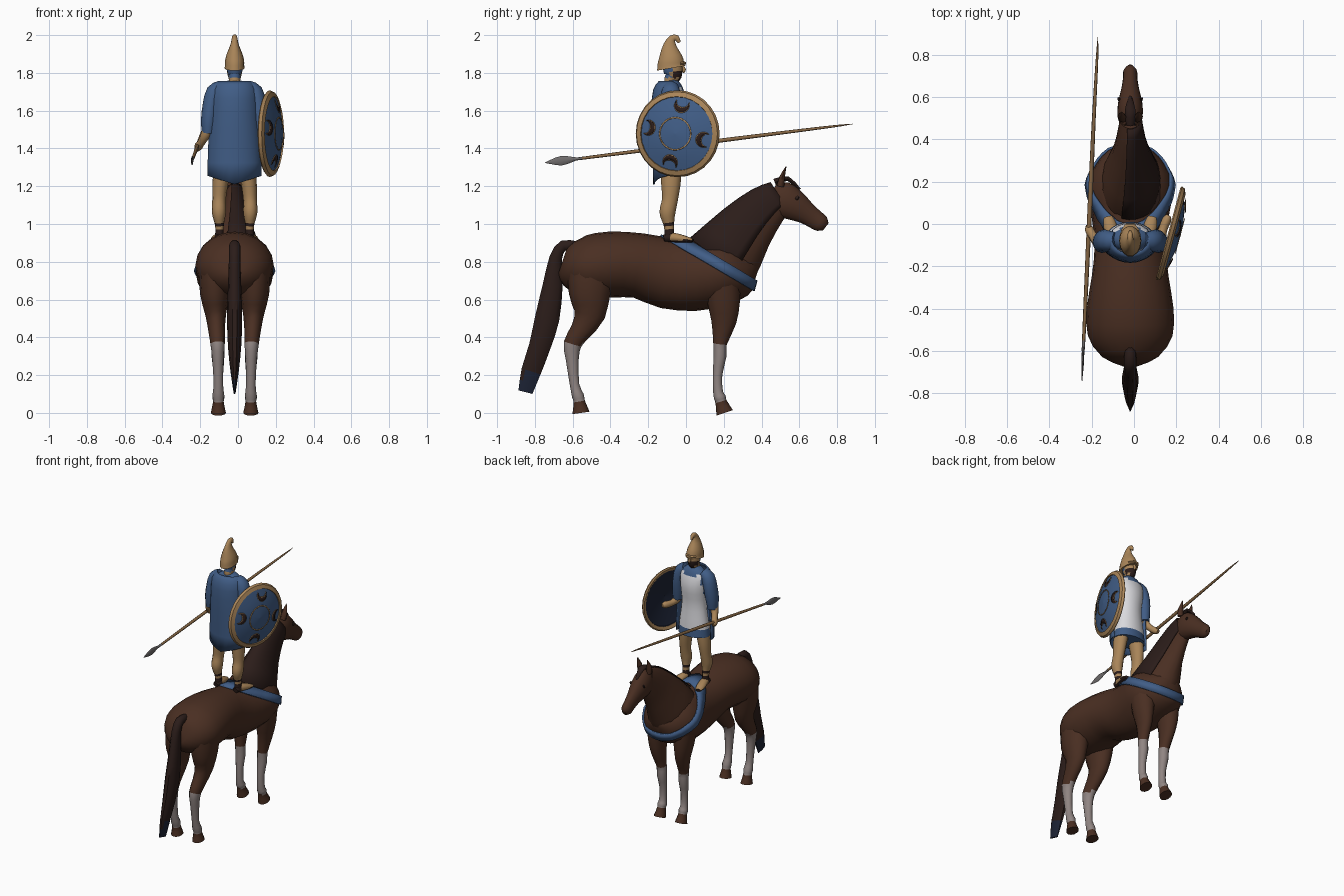
import bpy, bmesh, math
from mathutils import Vector
from mathutils.bvhtree import BVHTree

if "Cube" in bpy.data.objects:
    bpy.data.objects.remove(bpy.data.objects["Cube"])

CX = -0.018  # centre line of horse and rider


def material(name, *rgb):
    m = bpy.data.materials.new(name)
    m.use_nodes = True
    m.diffuse_color = (*rgb, 1)
    bsdf = next(n for n in m.node_tree.nodes if n.type == 'BSDF_PRINCIPLED')
    bsdf.inputs["Base Color"].default_value = (*rgb, 1)
    bsdf.inputs["Roughness"].default_value = 0.8
    return m


coat = material("brown coat", .068, .028, .016)
hair = material("dark hair", .024, .012, .010)
navy = material("navy", .012, .017, .036)
blue = material("blue cloth", .052, .11, .24)
tan = material("tan", .40, .235, .10)
white = material("white cloth", .70, .70, .73)
sock = material("grey sock", .28, .235, .225)
steel = material("steel", .16, .15, .15)
wood = material("spear wood", .25, .14, .06)


def finish(name, bm, mats, rule=None, thick=0, angle=50):
    """Turn a bmesh into a smooth-shaded object, colouring faces by rule."""
    bmesh.ops.recalc_face_normals(bm, faces=bm.faces)
    if rule:
        for f in bm.faces:
            f.material_index = rule(f.calc_center_median())
    me = bpy.data.meshes.new(name)
    bm.to_mesh(me)
    bm.free()
    for m in mats:
        me.materials.append(m)
    ob = bpy.data.objects.new(name, me)
    bpy.context.collection.objects.link(ob)
    bpy.ops.object.select_all(action='DESELECT')
    ob.select_set(True)
    bpy.context.view_layer.objects.active = ob
    bpy.ops.object.shade_smooth_by_angle(angle=math.radians(angle))
    if thick:
        mod = ob.modifiers.new("thickness", 'SOLIDIFY')
        mod.thickness, mod.offset = thick, 0
    return ob


def resample(pts, steps):
    """Catmull-Rom through (x, y, z, half width, half depth) sections."""
    p = [Vector(q) for q in pts]
    p = [p[0] * 2 - p[1]] + p + [p[-1] * 2 - p[-2]]
    out = []
    for a, b, c, d in zip(p, p[1:], p[2:], p[3:]):
        for i in range(steps):
            t = i / steps
            out.append(b + ((c - a) * t + (a * 2 - b * 5 + c * 4 - d) * t ** 2
                            + (b * 3 - a - c * 3 + d) * t ** 3) * 0.5)
    return out + [p[-2]]


def loft(name, pts, mats, rule=None, n=14, steps=2, arc=None, grow=1, thick=0, bend=None):
    """Elliptical tube along a path; arc (degrees) makes an open shell."""
    secs = resample(pts, steps)
    bm = bmesh.new()
    rings = []
    for i, s in enumerate(secs):
        nxt, prv = secs[min(i + 1, len(secs) - 1)], secs[max(i - 1, 0)]
        t = (Vector(nxt[:3]) - Vector(prv[:3])).normalized()
        side = (Vector((1, 0, 0)) - t * t.x).normalized()
        up = t.cross(side)
        a0, a1 = arc or (0, 360)
        count = n + 1 if arc else n
        ring = []
        for k in range(count):
            ang = math.radians(a0 + (a1 - a0) * k / n)
            co = (Vector(s[:3]) + side * math.cos(ang) * max(s[3], .001) * grow
                  + up * math.sin(ang) * max(s[4], .001) * grow)
            ring.append(bm.verts.new(bend(co) if bend else co))
        rings.append(ring)
    for r, q in zip(rings, rings[1:]):
        for k in range(n):
            j = (k + 1) % len(r)
            bm.faces.new((r[k], r[j], q[j], q[k]))
    if not arc:
        bm.faces.new(rings[0])
        bm.faces.new(rings[-1])
    return finish(name, bm, mats, rule, thick)


def centred(rows):
    """Sections (y, z, half width, half depth) on the centre line."""
    return [(CX, *r) for r in rows]


def paired(name, rows, mats, rule=None, **kw):
    """Mirror offset sections to both sides."""
    for side, s in (("left", 1), ("right", -1)):
        loft(f"{side}_{name}", [(CX + s * r[0], *r[1:]) for r in rows], mats, rule, **kw)


# Horse body, neck and head
body = loft("horse_body", centred([
    (-.655, .80, .06, .07), (-.62, .79, .14, .12), (-.53, .775, .2, .165), (-.4, .785, .205, .175),
    (-.25, .78, .182, .172), (-.1, .74, .168, .188), (.05, .73, .185, .19), (.18, .74, .205, .175),
    (.28, .735, .165, .14), (.35, .74, .10, .09), (.375, .735, .04, .04)]), [coat], n=20)
neck_rows = centred([(.12, .71, .15, .17), (.19, .8, .15, .2), (.325, .98, .085, .15),
                     (.43, 1.09, .06, .115), (.5, 1.14, .05, .09)])
neck = loft("horse_neck", neck_rows, [coat], n=18)
loft("horse_head", centred([
    (.45, 1.165, .035, .06), (.5, 1.135, .058, .097), (.57, 1.10, .058, .085), (.64, 1.055, .042, .06),
    (.69, 1.02, .034, .052), (.72, 1.0, .033, .045), (.74, .985, .015, .024)]), [coat])
paired("horse_ear", [(.035, .5, 1.2, .02, .02), (.04, .51, 1.25, .02, .014), (.04, .53, 1.305, .002, .002)],
       [coat], n=8)
paired("horse_eye", [(.05, .585, 1.14, .008, .012), (.058, .595, 1.135, .004, .01)], [hair], n=8)

# Mane falling over the left side, forelock and tail
loft("mane", neck_rows[1:], [hair], arc=(-105, 25), grow=1.045, thick=.006, n=10)
loft("forelock", centred([(.47, 1.22, .02, .02), (.54, 1.24, .025, .012), (.6, 1.18, .008, .01)]), [hair], n=8)
loft("tail", centred([
    (-.58, .88, .025, .03), (-.65, .885, .03, .03), (-.69, .82, .03, .035), (-.705, .68, .035, .055),
    (-.735, .5, .04, .068), (-.775, .35, .035, .06), (-.82, .22, .022, .055), (-.85, .11, .006, .04)]),
    [hair, navy], lambda c: int(c.z < .2), n=10)


# Horse legs with grey socks and brown hooves
def sock_rule(c):
    return int(.06 < c.z < .365)


paired("hind_leg", [
    (.10, -.5, .76, .09, .13), (.105, -.51, .63, .078, .11), (.10, -.51, .52, .055, .082),
    (.095, -.56, .43, .043, .056), (.09, -.6, .365, .038, .048), (.088, -.602, .28, .03, .034),
    (.086, -.59, .15, .025, .025), (.086, -.572, .09, .032, .032), (.086, -.565, .06, .028, .03),
    (.086, -.556, 0, .04, .046)], [coat, sock], sock_rule, n=12)
paired("fore_leg", [
    (.10, .19, .7, .085, .1), (.105, .2, .58, .062, .085), (.098, .2, .48, .045, .066),
    (.09, .18, .365, .034, .036), (.088, .18, .3, .034, .034), (.086, .167, .2, .025, .025),
    (.086, .17, .11, .026, .026), (.086, .18, .08, .032, .032), (.086, .185, .06, .028, .03),
    (.086, .205, 0, .04, .046)], [coat, sock], sock_rule, n=12)

# Breast strap wrapped around the chest in a sloping plane
deps = bpy.context.evaluated_depsgraph_get()
trees = [BVHTree.FromObject(o, deps) for o in (body, neck)]
down = Vector((0, .86, -.51))
cross = Vector((0, .51, .86))
bm = bmesh.new()
rows = []
for k in range(40):
    a = math.tau * k / 40
    d = Vector((math.cos(a), 0, 0)) + down * math.sin(a)
    row = []
    for off in (-.028, .028):
        mid = Vector((CX, .17, .79)) + cross * off
        hits = [t.ray_cast(mid + d, -d) for t in trees]
        reach = max([(h[0] - mid).length for h in hits if h[0]] + [.1])
        row.append(bm.verts.new(mid + d * (reach + .008)))
    rows.append(row)
for r, q in zip(rows, rows[1:] + rows[:1]):
    bm.faces.new((r[0], r[1], q[1], q[0]))
finish("breast_strap", bm, [blue], thick=.012)

# Rider legs and sandals
paired("rider_leg", [
    (.055, -.08, 1.35, .05, .06), (.075, -.08, 1.22, .042, .052), (.082, -.085, 1.13, .036, .042),
    (.083, -.098, 1.06, .037, .042), (.08, -.09, .99, .023, .027), (.08, -.088, .92, .023, .027)],
    [tan, hair], lambda c: int(.945 < c.z < .965 or .99 < c.z < 1.005), steps=4, n=12)
paired("rider_foot", [(.08, -.118, .925, .02, .018), (.08, -.08, .93, .027, .027), (.095, -.01, .92, .032, .02),
                      (.105, .035, .912, .02, .01)], [tan, hair], lambda c: int(c.z < .915 or c.y < -.08), n=10)


# Tunic: white front with blue yoke and hem
def tunic_rule(c):
    return int(c.z < 1.315 or c.z > 1.715 or abs(c.x - CX) > .088 and c.z > 1.6)


loft("tunic", centred([
    (-.07, 1.27, .118, .08), (-.07, 1.36, .108, .075), (-.07, 1.5, .09, .066), (-.068, 1.62, .1, .074),
    (-.072, 1.7, .105, .062), (-.078, 1.745, .065, .045), (-.08, 1.76, .03, .03)]),
    [white, blue], tunic_rule, n=18, steps=3)


# Cape hanging behind, its hem dropping to a point
def hem(co):
    if co.z < 1.27:
        co.z -= .045 * max(0, 1 - abs(co.x - CX) / .14)
    return co


loft("cape", centred([(-.075, 1.255, .14, .095), (-.075, 1.4, .137, .1), (-.075, 1.6, .126, .105),
                      (-.075, 1.71, .118, .095), (-.075, 1.755, .085, .065)]),
     [blue], arc=(172, 368), thick=.008, n=16, bend=hem)

# Arms: blue sleeves, bare forearms
paired("sleeve", [(.07, -.08, 1.725, .035, .04), (.105, -.08, 1.7, .045, .05), (.125, -.08, 1.63, .044, .055),
                  (.135, -.085, 1.55, .043, .052), (.14, -.085, 1.48, .034, .04)], [blue], n=12)
loft("right_forearm", [(-.15, -.085, 1.54, .028, .03), (-.168, -.09, 1.48, .027, .028),
                       (-.195, -.055, 1.43, .02, .022), (-.21, -.03, 1.41, .022, .024),
                       (-.218, -.01, 1.395, .012, .015)], [tan], n=10)
loft("left_forearm", [(.118, -.085, 1.54, .028, .03), (.125, -.085, 1.48, .027, .028),
                      (.135, -.03, 1.46, .021, .022), (.155, .02, 1.46, .022, .024),
                      (.165, .04, 1.46, .012, .014)], [tan], n=10)


# Head with beard and neck guard
def face_rule(c):
    if c.z < 1.775 and c.y < -.045:
        return 0
    if c.y < -.08:
        return 2
    return int(c.z < 1.805 and c.y > -.07)


loft("head", centred([(-.085, 1.73, .03, .03), (-.082, 1.765, .03, .034), (-.068, 1.785, .036, .046),
                      (-.07, 1.82, .042, .052), (-.075, 1.87, .042, .055)]),
     [tan, hair, blue], face_rule, steps=3)
loft("nose", centred([(-.025, 1.84, .007, .01), (-.012, 1.815, .01, .012), (-.02, 1.805, .006, .008)]), [tan], n=8)

# Helmet with a forward-curling peak
loft("helmet", centred([
    (-.078, 1.825, .053, .078), (-.08, 1.84, .051, .073), (-.08, 1.87, .05, .068), (-.085, 1.91, .038, .052),
    (-.085, 1.95, .022, .034), (-.073, 1.982, .015, .02), (-.05, 1.985, .013, .016), (-.035, 1.96, .006, .008)]),
    [tan])
loft("helmet_brow", centred([(-.03, 1.85, .045, .012), (0, 1.852, .022, .007)]), [tan], n=10)

# Spear with leaf-shaped blade
loft("spear", [(-.246, -.745, 1.325, .001, .002), (-.243, -.66, 1.335, .006, .025), (-.24, -.58, 1.345, .006, .008),
               (-.238, -.55, 1.348, .008, .008), (-.21, .05, 1.425, .011, .011), (-.19, .5, 1.482, .009, .009),
               (-.175, .78, 1.517, .006, .006), (-.171, .885, 1.53, .001, .001)],
     [wood, steel], lambda c: int(c.y < -.56), n=8, steps=3)

# Round shield: domed blue face, tan rim, dark inside
R = .23
centre = Vector((.172, -.045, 1.478))
along = Vector((.26, .966, 0))
out = Vector((.966, -.26, 0))


def on_shield(u, v, lift=0):
    r = math.hypot(u, v)
    return centre + along * u + Vector((0, 0, v)) + out * (.05 * (1 - (r / R) ** 2) + lift)


bm = bmesh.new()
profile = [(.001, 0), (.07, 0), (.14, 0), (.195, 0), (.197, .008), (.222, .008), (R, -.004),
           (.222, -.014), (.2, -.014), (.198, -.009), (.1, -.009), (.001, -.009)]
rings = [[bm.verts.new(on_shield(r * math.cos(math.tau * k / 28), r * math.sin(math.tau * k / 28), h))
          for k in range(28)] for r, h in profile]
for i, (r, q) in enumerate(zip(rings, rings[1:])):
    for k in range(28):
        f = bm.faces.new((r[k], r[k - 1], q[k - 1], q[k]))
        f.material_index = 0 if i < 3 else 1 if i < 8 else 2
finish("shield", bm, [blue, tan, navy], angle=30)


def arc_plate(name, u, v, radius, width, start, sweep, mat, lift, steps=14):
    """Thin tapered arc lying on the shield face."""
    bm = bmesh.new()
    pairs = []
    for k in range(steps + 1):
        a = start + sweep * k / steps
        w = width * (1 if sweep > 6 else max(.1, math.sin(math.pi * k / steps)))
        pairs.append([bm.verts.new(on_shield(u + math.cos(a) * r, v + math.sin(a) * r, lift))
                      for r in (radius - w / 2, radius + w / 2)])
    for p, q in zip(pairs, pairs[1:]):
        bm.faces.new((p[0], p[1], q[1], q[0]))
    finish(name, bm, [mat], thick=.002)


arc_plate("shield_ring", 0, 0, .085, .007, 0, math.tau, tan, .004, 32)
for i in range(4):
    a = math.radians(-12 + 90 * i)
    u, v = math.cos(a) * .165, math.sin(a) * .165
    arc_plate(f"crescent_edge_{i}", u, v, .036, .032, a + 1.3, 3.7, tan, .004)
    arc_plate(f"crescent_{i}", u, v, .036, .024, a + 1.4, 3.5, hair, .006)
